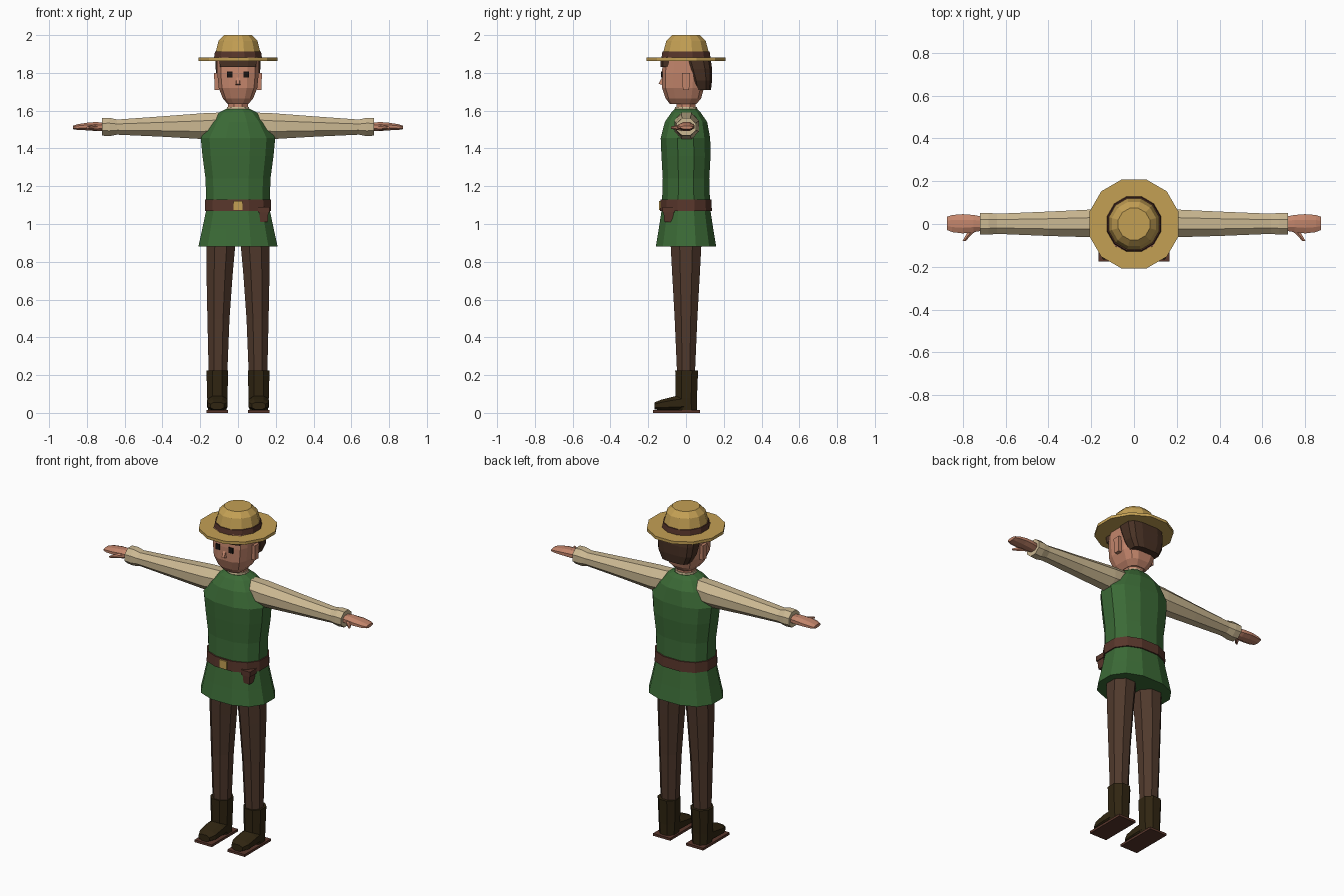
import bpy, bmesh, math


def lin(c):
    c /= 255
    return c / 12.92 if c <= 0.04045 else ((c + 0.055) / 1.055) ** 2.4


def material(name, r, g, b):
    m = bpy.data.materials.new(name)
    m.diffuse_color = (lin(r), lin(g), lin(b), 1)
    return m


GREEN = material("tunic green", 59, 106, 54)
CREAM = material("sleeve cream", 203, 184, 146)
SKIN = material("skin", 196, 134, 108)
TROUSER = material("trouser brown", 80, 57, 44)
HAIR = material("hair brown", 72, 49, 36)
LEATHER = material("leather brown", 88, 54, 43)
BOOT = material("boot dark", 48, 37, 17)
GOLD = material("straw gold", 196, 160, 84)
BLACK = material("eye black", 24, 19, 17)


def ring(n, p=1.0):
    """Unit ring with flat sides on the axes; p < 1 makes it boxier."""
    pts = []
    for i in range(n):
        a = 2 * math.pi * (i + 0.5) / n
        k = math.cos(math.pi / n)
        pts.append([math.copysign(abs(f(a) / k) ** p, f(a)) for f in (math.cos, math.sin)])
    return pts


def finish(name, bm, mat):
    bmesh.ops.recalc_face_normals(bm, faces=bm.faces)
    me = bpy.data.meshes.new(name)
    bm.to_mesh(me)
    bm.free()
    me.materials.append(mat)
    ob = bpy.data.objects.new(name, me)
    bpy.context.collection.objects.link(ob)
    return ob


def loft(name, mat, sections, n=8, p=1.0, axis="z"):
    """Sections are (position, u0, u1, v0, v1): u, v are x, y for axis z,
    y, z for axis x, and x, z for axis y."""
    bm = bmesh.new()
    loops = []
    for t, u0, u1, v0, v1 in sections:
        loop = []
        for a, b in ring(n, p):
            u = (u0 + u1) / 2 + a * (u1 - u0) / 2
            v = (v0 + v1) / 2 + b * (v1 - v0) / 2
            loop.append(bm.verts.new({"z": (u, v, t), "x": (t, u, v), "y": (u, t, v)}[axis]))
        loops.append(loop)
    for lo, hi in zip(loops, loops[1:]):
        for i in range(n):
            j = (i + 1) % n
            bm.faces.new((lo[i], lo[j], hi[j], hi[i]))
    bm.faces.new(loops[0])
    bm.faces.new(loops[-1])
    return finish(name, bm, mat)


def box(name, mat, x, y, z, taper=1.0):
    """Box between ranges; taper scales the bottom in x and y."""
    bm = bmesh.new()
    bmesh.ops.create_cube(bm, size=1)
    for v in bm.verts:
        k = taper if v.co.z < 0 else 1
        v.co = [(r[0] + r[1]) / 2 + c * s * (r[1] - r[0])
                for r, c, s in zip((x, y, z), v.co, (k, k, 1))]
    return finish(name, bm, mat)


def sym(t, rx, ry, cy=0.0):
    return (t, -rx, rx, cy - ry, cy + ry)


# Tunic with flared skirt and sloping shoulders
loft("tunic", GREEN, [
    sym(0.88, 0.21, 0.16), sym(0.97, 0.19, 0.145), sym(1.08, 0.167, 0.128),
    sym(1.24, 0.172, 0.123), sym(1.36, 0.188, 0.13), sym(1.455, 0.197, 0.131, -0.003),
    sym(1.54, 0.145, 0.112), sym(1.59, 0.10, 0.078), sym(1.61, 0.062, 0.058)], 12, 0.85)
loft("collar", CREAM, [sym(1.58, 0.066, 0.062), sym(1.62, 0.058, 0.055)], 10)

# Belt, buckle and pouch
loft("belt", LEATHER, [sym(1.07, 0.176, 0.137), sym(1.13, 0.174, 0.134)], 12, 0.85)
box("buckle", GOLD, (-0.025, 0.025), (-0.143, -0.134), (1.075, 1.123))
box("pouch", LEATHER, (0.112, 0.162), (-0.12, -0.065), (1.01, 1.075), 0.8)
box("pouch_flap", LEATHER, (0.107, 0.166), (-0.124, -0.06), (1.06, 1.09))

# Neck and head
loft("neck", SKIN, [sym(1.58, 0.052, 0.05), sym(1.70, 0.052, 0.05)], 8)
loft("head", SKIN, [
    (1.635, -0.055, 0.055, -0.085, 0.055), (1.665, -0.08, 0.08, -0.108, 0.08),
    (1.72, -0.102, 0.102, -0.127, 0.095), (1.80, -0.11, 0.11, -0.128, 0.10),
    (1.885, -0.11, 0.11, -0.12, 0.10)], 12, 0.6)
bm = bmesh.new()  # wedge nose
base = [bm.verts.new(c) for c in ((-0.014, -0.122, 1.735), (0.014, -0.122, 1.735),
                                  (0.007, -0.122, 1.785), (-0.007, -0.122, 1.785))]
tip = [bm.verts.new((x, -0.146, 1.742)) for x in (-0.008, 0.008)]
for f in ((base[0], base[1], tip[1], tip[0]), (tip[0], tip[1], base[2], base[3]),
          (base[1], base[2], tip[1]), (base[0], tip[0], base[3]), base):
    bm.faces.new(f)
finish("nose", bm, SKIN)

# Hair at the back of the head, and fringe
loft("hair", HAIR, [
    (1.71, -0.085, 0.085, 0.035, 0.132), (1.76, -0.11, 0.11, 0.022, 0.138),
    (1.82, -0.118, 0.118, 0.0, 0.138), (1.88, -0.119, 0.119, -0.02, 0.13)], 12, 0.6)
loft("fringe", HAIR, [sym(1.83, 0.095, 0.03, -0.105), sym(1.88, 0.1, 0.03, -0.105)], 8, 0.7)

# Hat: brim, crown and band
loft("hat_brim", GOLD, [sym(1.864, 0.209, 0.209), sym(1.881, 0.209, 0.209)], 12)
loft("hat_crown", GOLD, [sym(1.875, 0.122, 0.124), sym(1.915, 0.117, 0.119),
                         sym(1.97, 0.103, 0.104), sym(2.0, 0.074, 0.074)], 12)
loft("hat_band", LEATHER, [sym(1.878, 0.127, 0.13), sym(1.912, 0.122, 0.125)], 12)

for side, s in (("left", 1), ("right", -1)):
    # Eyes and ears
    cx = s * 0.043
    box(side + "_eye", BLACK, (cx - 0.014, cx + 0.014), (-0.132, -0.124), (1.775, 1.808))
    ex = sorted((s * 0.098, s * 0.127))
    box(side + "_ear", SKIN, ex, (-0.022, 0.022), (1.71, 1.80), 0.75)

    # Sleeve with flared cuff
    loft(side + "_sleeve", CREAM, [
        (s * x, y0, y1, z0, z1) for x, y0, y1, z0, z1 in (
            (0.09, -0.06, 0.065, 1.46, 1.59), (0.19, -0.062, 0.068, 1.45, 1.586),
            (0.40, -0.056, 0.058, 1.462, 1.57), (0.64, -0.046, 0.048, 1.473, 1.553),
            (0.68, -0.05, 0.052, 1.465, 1.562), (0.72, -0.05, 0.052, 1.468, 1.56))], 8, axis="x")

    # Hand and thumb
    loft(side + "_hand", SKIN, [
        (s * x, y0, y1, z0, z1) for x, y0, y1, z0, z1 in (
            (0.70, -0.03, 0.032, 1.492, 1.534), (0.75, -0.038, 0.042, 1.492, 1.54),
            (0.80, -0.044, 0.046, 1.496, 1.536), (0.85, -0.038, 0.042, 1.498, 1.528),
            (0.874, -0.028, 0.034, 1.502, 1.52))], 8, axis="x")
    thumb = []
    for y, x, r in ((-0.025, 0.745, 0.018), (-0.045, 0.768, 0.014), (-0.08, 0.795, 0.007)):
        x0, x1 = sorted((s * (x - r), s * (x + r)))
        thumb.append((y, x0, x1, 1.51 - r * 0.8, 1.51 + r * 0.8))
    loft(side + "_thumb", SKIN, thumb, 6, axis="y")

    # Trouser leg
    leg = []
    for z, a, b, ry in ((0.20, 0.057, 0.155, 0.047), (0.50, 0.045, 0.162, 0.06),
                        (0.75, 0.027, 0.167, 0.074), (0.96, 0.008, 0.168, 0.085)):
        x0, x1 = sorted((s * a, s * b))
        leg.append((z, x0, x1, -ry, ry))
    loft(side + "_trouser_leg", TROUSER, leg, 8)

    # Boot shaft, foot and sole
    x0, x1 = sorted((s * 0.052, s * 0.167))
    loft(side + "_boot_shaft", BOOT, [
        (0.015, x0 + 0.008, x1 - 0.008, -0.05, 0.058),
        (0.08, x0 + 0.004, x1 - 0.004, -0.055, 0.058), (0.225, x0, x1, -0.057, 0.064)], 8, 0.9)
    loft(side + "_boot_foot", BOOT, [
        (-0.166, x0 + 0.022, x1 - 0.022, 0.018, 0.056), (-0.13, x0 + 0.005, x1 - 0.005, 0.014, 0.07),
        (-0.06, x0 + 0.003, x1 - 0.003, 0.012, 0.088), (0.02, x0 + 0.008, x1 - 0.008, 0.012, 0.10)],
        8, 0.8, axis="y")
    box(side + "_sole", LEATHER, (x0, x1), (-0.175, 0.075), (0.0, 0.014))
